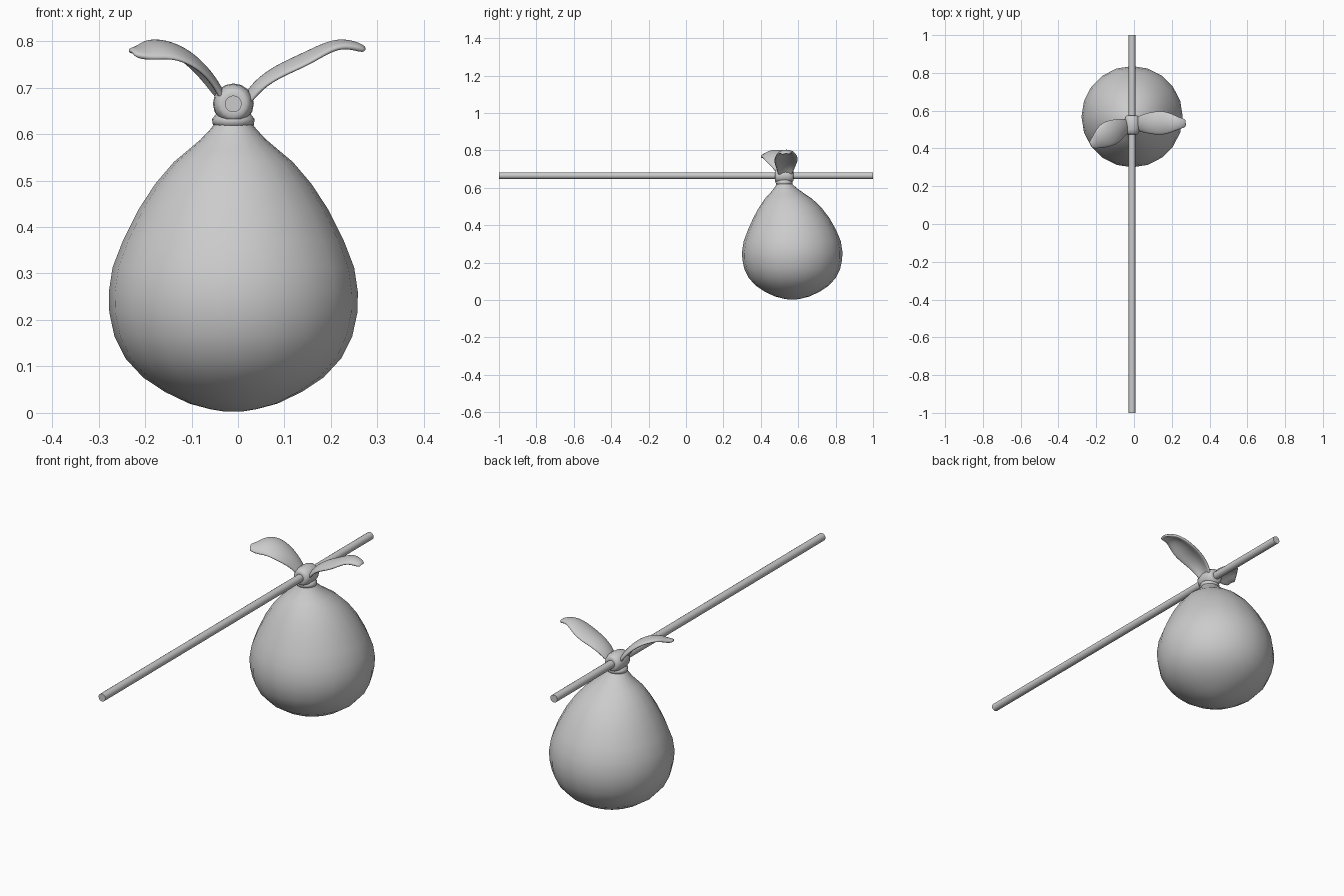
import bpy, bmesh, math
from mathutils import Vector

if "Cube" in bpy.data.objects:
    bpy.data.objects.remove(bpy.data.objects["Cube"])

CX = -0.01  # shared centre line of stick, knot and bag


def make_object(name, bm, angle=60):
    bmesh.ops.recalc_face_normals(bm, faces=bm.faces)
    me = bpy.data.meshes.new(name)
    bm.to_mesh(me)
    bm.free()
    ob = bpy.data.objects.new(name, me)
    bpy.context.collection.objects.link(ob)
    bpy.ops.object.select_all(action='DESELECT')
    ob.select_set(True)
    bpy.context.view_layer.objects.active = ob
    bpy.ops.object.shade_smooth_by_angle(angle=math.radians(angle))
    return ob


def loft(name, rings, sides, axis, angle=60):
    """Rings of (centre, radius) stacked along z or y, capped at both ends."""
    bm = bmesh.new()
    loops = []
    for c, r in rings:
        loop = []
        for i in range(sides):
            a = 2 * math.pi * i / sides
            u, v = r * math.cos(a), r * math.sin(a)
            off = Vector((u, v, 0)) if axis == 'z' else Vector((u, 0, v))
            loop.append(bm.verts.new(Vector(c) + off))
        loops.append(loop)
    for a, b in zip(loops, loops[1:]):
        for i in range(sides):
            j = (i + 1) % sides
            bm.faces.new((a[i], a[j], b[j], b[i]))
    bm.faces.new(loops[0])
    bm.faces.new(loops[-1])
    return make_object(name, bm, angle)


def leaf(name, stations, tilt):
    """Arched cloth tail: stations are (x, y, z, half width)."""
    bm = bmesh.new()
    rows = []
    pts = [Vector(s[:3]) for s in stations]
    for i, p in enumerate(pts):
        w = stations[i][3]
        d = pts[min(i + 1, len(pts) - 1)] - pts[max(i - 1, 0)]
        side = Vector((-d.y, d.x, 0)).normalized()
        if side.y < 0:
            side = -side
        up = side.cross(d).normalized()
        if up.z < 0:
            up = -up
        rows.append([bm.verts.new(p + side * w * t + up * (0.008 - 0.3 * w * t * t)
                                  + Vector((0, 0, tilt * w * t)))
                     for t in (-1, -0.5, 0, 0.5, 1)])
    for a, b in zip(rows, rows[1:]):
        for i in range(4):
            bm.faces.new((a[i], a[i + 1], b[i + 1], b[i]))
    ob = make_object(name, bm)
    solid = ob.modifiers.new("thickness", 'SOLIDIFY')
    solid.thickness = 0.014
    solid.offset = 0
    sub = ob.modifiers.new("smooth", 'SUBSURF')
    sub.levels = sub.render_levels = 2
    for p in ob.data.polygons:
        p.use_smooth = True
    return ob


# Carrying stick
loft("stick", [((CX, -1, 0.665), 0.018), ((CX, 1, 0.665), 0.018)], 16, 'y', 40)

# Pear-shaped cloth bag: (z, radius, y centre)
bag = [(0.003, 0.02, 0.568), (0.008, 0.05, 0.568), (0.02, 0.095, 0.568),
       (0.045, 0.147, 0.568), (0.076, 0.194, 0.568), (0.117, 0.232, 0.568),
       (0.165, 0.256, 0.568), (0.216, 0.267, 0.568), (0.26, 0.268, 0.568),
       (0.313, 0.26, 0.568), (0.37, 0.238, 0.567), (0.438, 0.204, 0.563),
       (0.493, 0.168, 0.557), (0.54, 0.128, 0.548), (0.565, 0.098, 0.541),
       (0.588, 0.071, 0.535), (0.61, 0.05, 0.529), (0.63, 0.035, 0.525),
       (0.65, 0.03, 0.525)]
loft("bag", [((CX, y, z), r) for z, r, y in bag], 20, 'z', 80)

# Knot wrapped round the stick
knot = [(0.476, 0.018), (0.475, 0.028), (0.482, 0.036), (0.5, 0.042), (0.525, 0.044),
        (0.55, 0.042), (0.567, 0.036), (0.574, 0.028), (0.573, 0.018)]
loft("knot", [((CX, y, 0.665), r) for y, r in knot], 16, 'y', 80)

# Gathered collar under the knot
loft("collar", [((CX, 0.525, z), r) for z, r in
                [(0.616, 0.034), (0.62, 0.044), (0.632, 0.046), (0.645, 0.036)]],
     16, 'z', 80)

# Two loose cloth tails
leaf("left_tail", [(-0.03, 0.525, 0.66, 0.032), (-0.058, 0.517, 0.715, 0.046),
                   (-0.1, 0.495, 0.763, 0.066), (-0.14, 0.475, 0.785, 0.068),
                   (-0.175, 0.45, 0.788, 0.054), (-0.205, 0.43, 0.772, 0.034),
                   (-0.23, 0.418, 0.77, 0.018)], 0.3)
leaf("right_tail", [(0.015, 0.53, 0.66, 0.034), (0.042, 0.532, 0.705, 0.048),
                    (0.09, 0.534, 0.738, 0.06), (0.14, 0.535, 0.76, 0.065),
                    (0.18, 0.535, 0.78, 0.057), (0.215, 0.534, 0.792, 0.042),
                    (0.245, 0.533, 0.788, 0.03), (0.272, 0.535, 0.776, 0.02)], 0.05)
